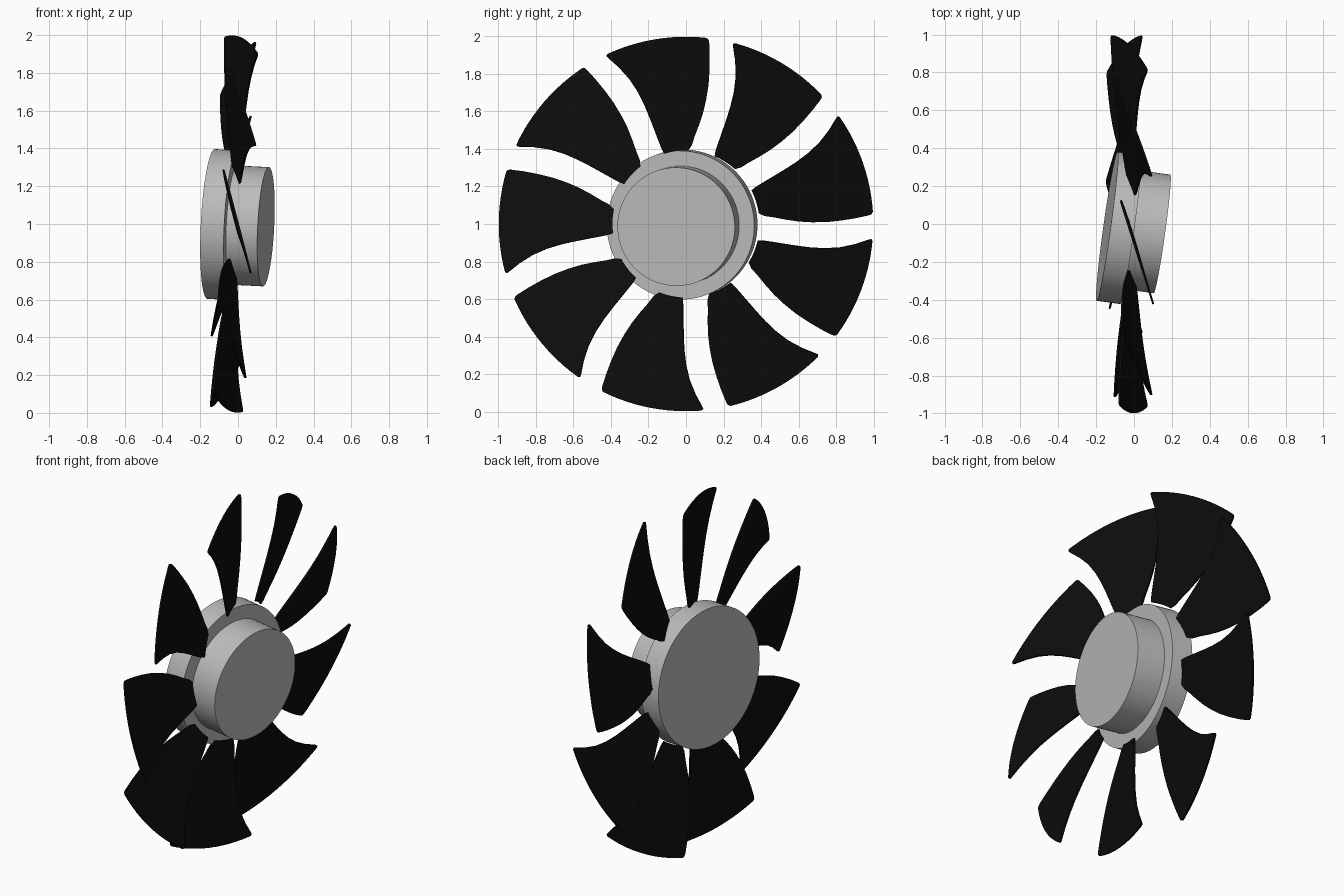
import bpy, bmesh, math
from mathutils import Vector

cube = bpy.data.objects.get("Cube")
if cube:
    bpy.data.objects.remove(cube, do_unlink=True)


def material(name, rgb, rough):
    m = bpy.data.materials.new(name)
    m.use_nodes = True
    m.diffuse_color = (*rgb, 1)
    node = m.node_tree.nodes["Principled BSDF"]
    node.inputs["Base Color"].default_value = (*rgb, 1)
    node.inputs["Roughness"].default_value = rough
    return m


grey = material("hub grey", (0.5, 0.5, 0.5), 0.5)
black = material("blade black", (0.004, 0.004, 0.004), 0.6)

# Hub: two stepped drums on a slightly tilted axis
axis = Vector((1, -0.14, -0.05)).normalized()
back = Vector((-0.142, -0.012, 1.0))


def drum(name, radius, start, end):
    bpy.ops.mesh.primitive_cylinder_add(
        vertices=96, radius=radius, depth=end - start,
        location=back + axis * (start + end) / 2,
        rotation=axis.to_track_quat('Z', 'Y').to_euler())
    ob = bpy.context.object
    ob.name = name
    ob.data.materials.append(grey)
    bpy.ops.object.shade_smooth_by_angle(angle=math.radians(35))
    return ob


drum("hub_base", 0.397, 0, 0.125)
drum("hub_cap", 0.316, 0.12, 0.293)

# Blade outline: radius, trailing angle, leading angle (degrees)
OUTLINE = [(0.392, -17, 1.5), (0.42, -17.8, 4), (0.47, -18.2, 5.5),
           (0.53, -18.5, 7.3), (0.6, -18.8, 8.6), (0.67, -19.2, 9.1),
           (0.75, -20, 9.1), (0.83, -21.3, 8.6), (0.91, -23.2, 7.9),
           (0.975, -25, 7.2), (0.99, -25.3, 6.9), (0.998, -24.8, 6.2)]
BLADES = 9
STEPS = 12
PITCH = 0.3
MIDDLE = math.radians(-9.5)


def blade(index):
    turn = math.tau * index / BLADES
    bm = bmesh.new()
    rows = []
    for r, trail, lead in OUTLINE:
        row = []
        for s in range(STEPS + 1):
            a = math.radians(trail + (lead - trail) * s / STEPS)
            y, z = r * math.sin(a + turn), r * math.cos(a + turn)
            # Flat pitched blade on a slightly tilted ring
            x = -PITCH * r * math.sin(a - MIDDLE) - 0.02 + 0.0375 * z - 0.0175 * y
            row.append(bm.verts.new((x, y, z + 1)))
        rows.append(row)
    for low, high in zip(rows, rows[1:]):
        for s in range(STEPS):
            bm.faces.new((low[s], low[s + 1], high[s + 1], high[s]))
    mesh = bpy.data.meshes.new(f"blade_{index + 1}")
    bm.to_mesh(mesh)
    bm.free()
    mesh.materials.append(black)
    ob = bpy.data.objects.new(mesh.name, mesh)
    bpy.context.collection.objects.link(ob)
    solid = ob.modifiers.new("thickness", 'SOLIDIFY')
    solid.thickness = 0.01
    solid.offset = 0


for i in range(BLADES):
    blade(i)
